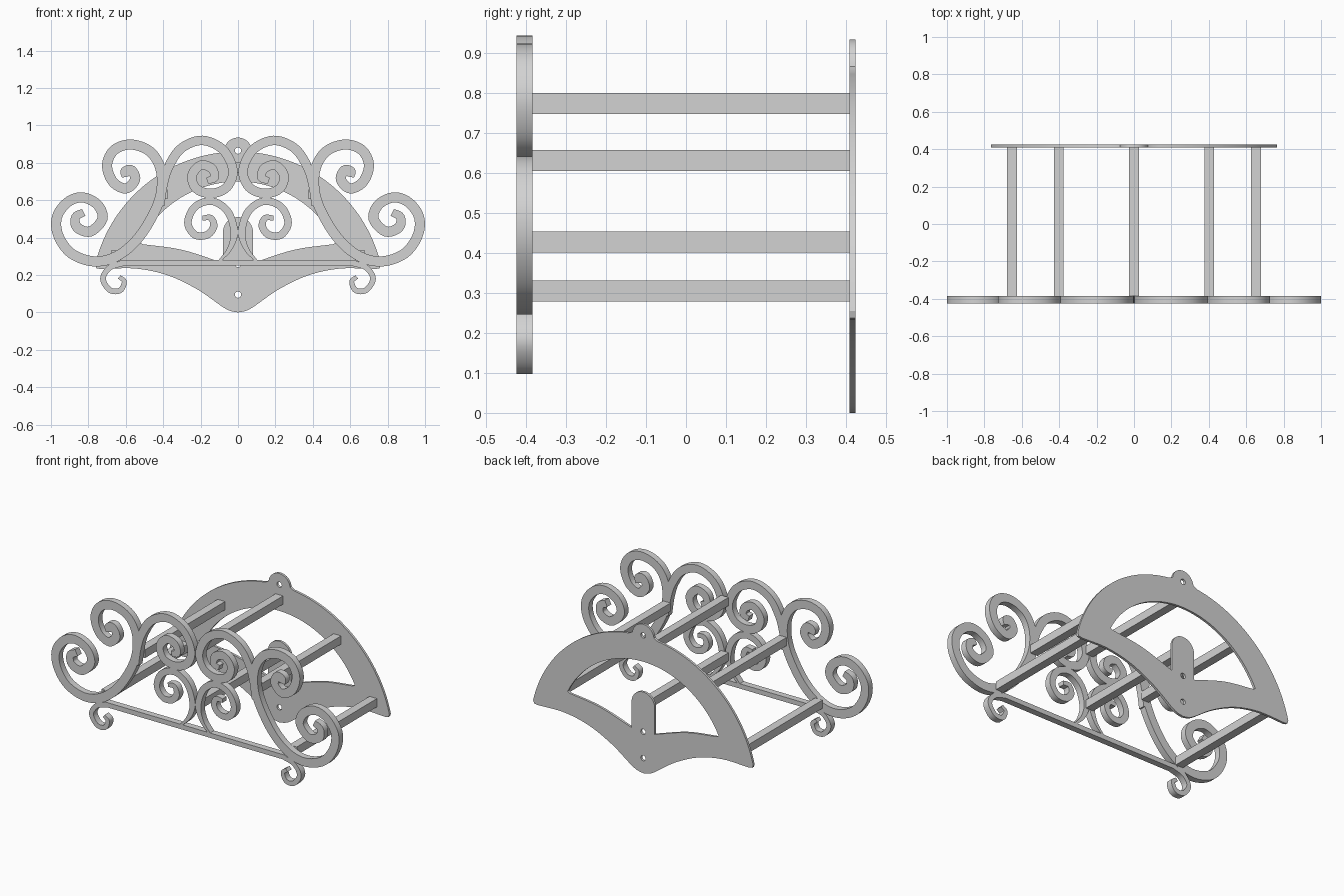
import bpy, bmesh
from math import sin, cos, pi, radians, asin
from mathutils import Vector

cube = bpy.data.objects.get("Cube")
if cube:
    bpy.data.objects.remove(cube, do_unlink=True)

# Single painted-metal colour
metal = bpy.data.materials.new("light grey metal")
metal.use_nodes = True
GREY = (0.65, 0.65, 0.65, 1)
metal.diffuse_color = GREY
metal.node_tree.nodes["Principled BSDF"].inputs["Base Color"].default_value = GREY

FRONT_Y, FRONT_DEPTH = -0.405, 0.04
PLATE_Y, PLATE_DEPTH = 0.4175, 0.015


def add_object(name, mesh, smooth=False):
    obj = bpy.data.objects.new(name, mesh)
    bpy.context.collection.objects.link(obj)
    mesh.materials.clear()
    mesh.materials.append(metal)
    if smooth:
        bpy.ops.object.select_all(action='DESELECT')
        obj.select_set(True)
        bpy.context.view_layer.objects.active = obj
        bpy.ops.object.shade_smooth_by_angle(angle=radians(30))
    return obj


def smooth_path(points, steps=6):
    """Catmull-Rom curve through the points."""
    p = [Vector(q) for q in points]
    p = [2 * p[0] - p[1]] + p + [2 * p[-1] - p[-2]]
    out = []
    for a, b, c, d in zip(p, p[1:], p[2:], p[3:]):
        for i in range(steps):
            t = i / steps
            out.append(0.5 * (2 * b + (c - a) * t
                              + (2 * a - 5 * b + 4 * c - d) * t ** 2
                              + (3 * b - a - 3 * c + d) * t ** 3))
    return out + [p[-2]]


def scroll(name, points, width, start_width, end_width):
    """Flat bar bent along a path in the x-z plane, tapered at its ends, mirrored."""
    path = smooth_path(points)
    last = len(path) - 1
    bm = bmesh.new()
    rings = []
    for i, p in enumerate(path):
        along = (path[min(i + 1, last)] - path[max(i - 1, 0)]).normalized()
        w = min(start_width + (width - start_width) * min(1, i / 12),
                end_width + (width - end_width) * min(1, (last - i) / 12))
        side = Vector((-along.y, along.x)) * w / 2
        ring = []
        for s, d in ((1, -1), (1, 1), (-1, 1), (-1, -1)):
            q = p + side * s
            ring.append(bm.verts.new((q.x, FRONT_Y + d * FRONT_DEPTH / 2, q.y)))
        rings.append(ring)
    for r, s in zip(rings, rings[1:]):
        for k in range(4):
            n = (k + 1) % 4
            bm.faces.new((r[k], r[n], s[n], s[k]))
    bm.faces.new(rings[0])
    bm.faces.new(rings[-1][::-1])
    bmesh.ops.recalc_face_normals(bm, faces=bm.faces)
    mesh = bpy.data.meshes.new(name)
    bm.to_mesh(mesh)
    bm.free()
    obj = add_object(name, mesh, smooth=True)
    mirror = obj.modifiers.new("both sides", 'MIRROR')
    mirror.use_mirror_merge = False


def bar(name, low, high):
    bm = bmesh.new()
    bmesh.ops.create_cube(bm, size=1)
    low, high = Vector(low), Vector(high)
    for v in bm.verts:
        v.co = (low + high) / 2 + v.co * (high - low)
    mesh = bpy.data.meshes.new(name)
    bm.to_mesh(mesh)
    bm.free()
    add_object(name, mesh)


def arc(centre_z, radius, start, end, steps):
    """Arc centred on x = 0."""
    angles = [start + (end - start) * i / steps for i in range(steps + 1)]
    return [Vector((radius * cos(a), centre_z + radius * sin(a))) for a in angles]


def both_halves(half):
    """Close a right-hand profile with its mirror image."""
    return half + [Vector((-p.x, p.y)) for p in reversed(half) if p.x > 0.0001]


# Front scrollwork: large outer double scroll
scroll("outer_scroll", [
    (.60, .725), (.605, .755), (.57, .76), (.55, .71), (.60, .663), (.67, .70),
    (.70, .79), (.66, .87), (.57, .898), (.47, .86), (.415, .77), (.41, .65),
    (.45, .53), (.54, .39), (.65, .30), (.77, .273), (.89, .315), (.96, .41),
    (.968, .51), (.91, .59), (.83, .615), (.75, .575), (.725, .50), (.79, .433),
    (.86, .455), (.868, .51), (.825, .535)], .054, .04, .04)

# Upper central scroll, tapering where it leans on the outer one
scroll("upper_scroll", [
    (.40, .57), (.39, .69), (.365, .79), (.30, .88), (.19, .92), (.08, .87),
    (.027, .76), (.06, .67), (.14, .637), (.22, .66), (.247, .73), (.20, .787),
    (.14, .77), (.125, .72), (.165, .705)], .05, .012, .035)

# Lower central scroll rising from the base bar
scroll("lower_scroll", [
    (.10, .275), (.045, .34), (.02, .43), (.055, .54), (.14, .595), (.23, .565),
    (.268, .48), (.23, .415), (.165, .415), (.13, .46), (.145, .505),
    (.19, .505)], .04, .012, .025)

# Base bar with a small curl under each end
bar("base_bar", (-.63, FRONT_Y - FRONT_DEPTH / 2, .25), (.63, FRONT_Y + FRONT_DEPTH / 2, .28))
scroll("base_curl", [
    (.61, .265), (.685, .24), (.722, .18), (.685, .12), (.63, .118),
    (.608, .165), (.635, .19)], .03, .03, .022)

# Wall plate outline: top tab, wide arch, drooping lower edge
arch_z, arch_r = .075, .785
outline = both_halves(
    arc(.86, .075, pi / 2, .1, 10)
    + arc(arch_z, arch_r, pi / 2 - asin(.1 / arch_r), asin((.255 - arch_z) / arch_r), 28)
    + [Vector((.758, .237))]
    + smooth_path([(.735, .232), (.55, .235), (.38, .20), (.22, .125), (.09, .035),
                   (.045, .01), (0, 0)]))

# Window in the plate with a round-topped tongue standing in it
window = both_halves(
    arc(.115, .585, pi / 2, asin((.374 - .115) / .585), 20)
    + smooth_path([(.51, .365), (.30, .335), (.08, .265)])
    + arc(.43, .08, 0, pi / 2, 10))

screw_holes = [arc(z, .017, 0, 2 * pi * 15 / 16, 15) for z in (.865, .26, .095)]

curve = bpy.data.curves.new("plate_profile", 'CURVE')
curve.dimensions = '2D'
curve.fill_mode = 'BOTH'
curve.extrude = PLATE_DEPTH / 2
for loop in [outline, window] + screw_holes:
    spline = curve.splines.new('POLY')
    spline.points.add(len(loop) - 1)
    for point, p in zip(spline.points, loop):
        point.co = (p.x, p.y, 0, 1)
    spline.use_cyclic_u = True
profile = bpy.data.objects.new("plate_profile", curve)
bpy.context.collection.objects.link(profile)
bpy.context.view_layer.update()
depsgraph = bpy.context.evaluated_depsgraph_get()
plate_mesh = bpy.data.meshes.new_from_object(profile.evaluated_get(depsgraph))
bpy.data.objects.remove(profile, do_unlink=True)
bm = bmesh.new()
bm.from_mesh(plate_mesh)
bmesh.ops.remove_doubles(bm, verts=bm.verts, dist=0.0001)
bmesh.ops.recalc_face_normals(bm, faces=bm.faces)
bm.to_mesh(plate_mesh)
bm.free()
plate = add_object("wall_plate", plate_mesh, smooth=True)
plate.rotation_euler.x = pi / 2
plate.location.y = PLATE_Y

# Square rods joining the scrollwork to the plate
rods = {"top_rod": (0, .775), "centre_rod": (0, .428),
        "left_upper_rod": (.403, .632), "right_upper_rod": (-.403, .632),
        "left_lower_rod": (.652, .305), "right_lower_rod": (-.652, .305)}
for name, (x, z) in rods.items():
    bar(name, (x - .026, FRONT_Y + FRONT_DEPTH / 2, z - .026),
        (x + .026, PLATE_Y - PLATE_DEPTH / 2, z + .026))
